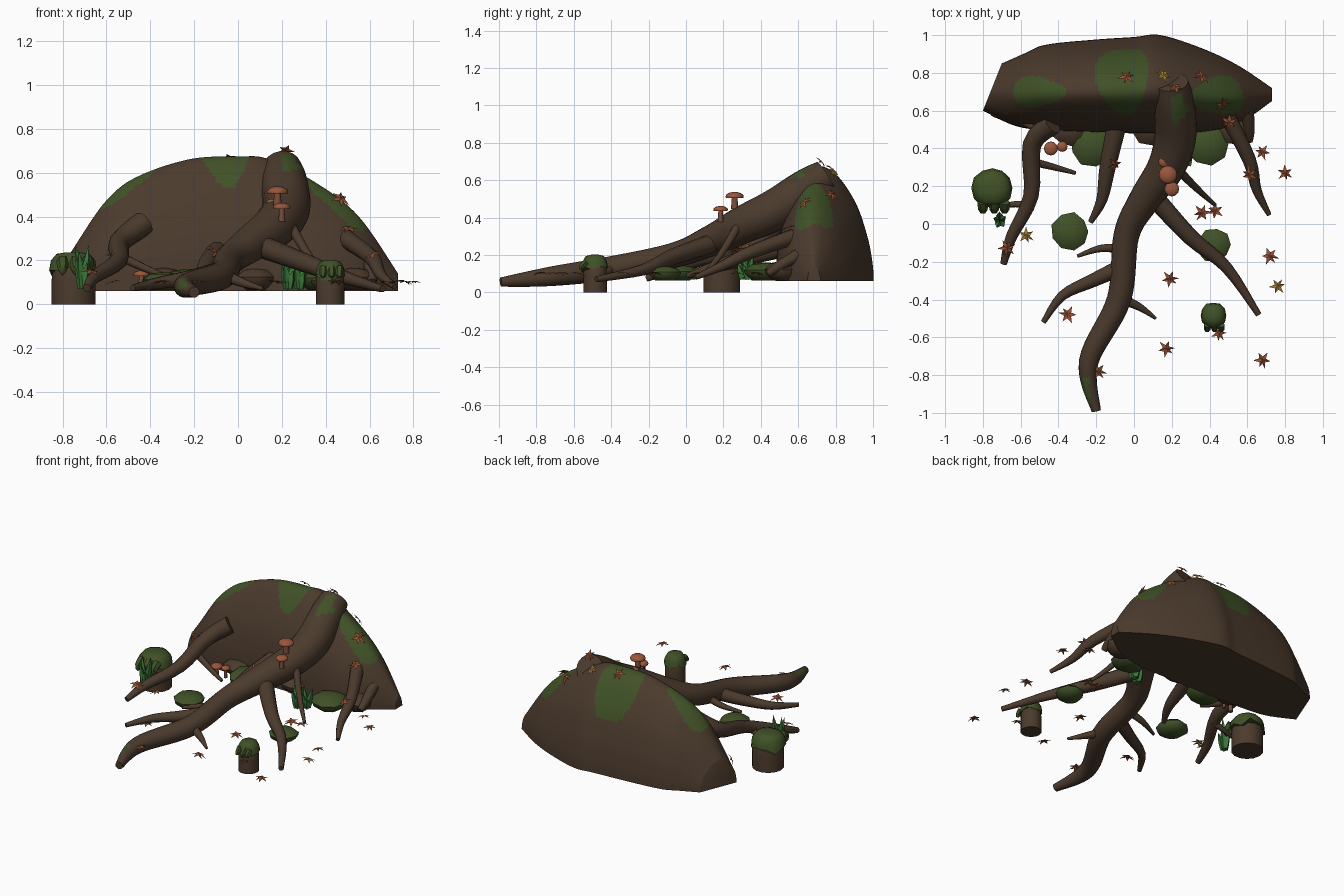
import bpy, bmesh, math, random
from mathutils import Vector, Matrix
from mathutils.bvhtree import BVHTree

if "Cube" in bpy.data.objects:
    bpy.data.objects.remove(bpy.data.objects["Cube"])

random.seed(4)
TAU = 2 * math.pi


def material(name, *rgb):
    m = bpy.data.materials.new(name)
    m.diffuse_color = (*rgb, 1)
    m.use_nodes = True
    m.node_tree.nodes["Principled BSDF"].inputs["Base Color"].default_value = m.diffuse_color
    return m


BARK = material("bark brown", .071, .043, .026)
MOSS = material("moss green", .051, .083, .020)
GRASS = material("grass green", .045, .190, .042)
RUST = material("rust leaf", .310, .088, .038)
GOLD = material("golden leaf", .400, .235, .050)
CAP = material("mushroom orange", .330, .092, .042)
STEM = material("mushroom stem", .190, .075, .042)


def smooth_path(points, steps):
    """Catmull-Rom interpolation of tuples of any length."""
    p = [points[0], *points, points[-1]]
    out = []
    for i in range(len(p) - 3):
        for s in range(steps):
            t = s / steps
            out.append([b + 0.5 * t * (c - a + t * (2 * a - 5 * b + 4 * c - d + t * (3 * b - a - 3 * c + d)))
                        for a, b, c, d in zip(*p[i:i + 4])])
    return out + [list(points[-1])]


def finish(name, bm, mats, angle=50):
    if angle:
        bmesh.ops.recalc_face_normals(bm, faces=bm.faces[:])
    me = bpy.data.meshes.new(name)
    bm.to_mesh(me)
    bm.free()
    ob = bpy.data.objects.new(name, me)
    bpy.context.collection.objects.link(ob)
    for m in mats:
        me.materials.append(m)
    bpy.ops.object.select_all(action='DESELECT')
    ob.select_set(True)
    bpy.context.view_layer.objects.active = ob
    if angle:
        bpy.ops.object.shade_smooth_by_angle(angle=math.radians(angle))
    return ob


def loft(name, rings, mats):
    """Skin closed rings and cap both ends."""
    bm = bmesh.new()
    vs = [[bm.verts.new(c) for c in r] for r in rings]
    n = len(rings[0])
    for a, b in zip(vs, vs[1:]):
        for k in range(n):
            j = (k + 1) % n
            bm.faces.new((a[k], a[j], b[j], b[k]))
    bm.faces.new(vs[0])
    bm.faces.new(vs[-1])
    return finish(name, bm, mats)


def tube(name, points, mat=BARK, sides=10, steps=4):
    """Tapered tube through (x, y, z, radius) points."""
    path = smooth_path(points, steps)
    rings = []
    for i, q in enumerate(path):
        a, b = path[max(i - 1, 0)], path[min(i + 1, len(path) - 1)]
        t = (Vector(b[:3]) - Vector(a[:3])).normalized()
        side = t.cross(Vector((0, 0, 1))).normalized()
        up = side.cross(t)
        rings.append([Vector(q[:3]) + q[3] * (side * math.cos(TAU * k / sides) + up * math.sin(TAU * k / sides))
                      for k in range(sides)])
    return loft(name, rings, [mat, MOSS])


def root(name, plan, z0, z1, r0, r1):
    """Root along a plan path; it flattens out and thins towards the tip."""
    last = len(plan) - 1
    pts = []
    for i, (x, y) in enumerate(plan):
        t = i / last
        pts.append((x, y, z1 + (z0 - z1) * (1 - t) ** 1.25, r0 + (r1 - r0) * t ** 1.3))
    return tube(name, pts)


def revolve(name, centre, profile, mat, sides=12, jitter=0.0, drip=0.0):
    """Stack of (radius, z) rings; drip lowers the last ring unevenly."""
    wob = [1 + random.uniform(-jitter, jitter) for _ in range(sides)]
    drops = [random.choice((0, .4, 1)) * drip for _ in range(sides)]
    x, y, z0 = centre
    rings = []
    for i, (r, z) in enumerate(profile):
        low = i == len(profile) - 1
        rings.append([(x + r * wob[k] * math.cos(TAU * k / sides), y + r * wob[k] * math.sin(TAU * k / sides),
                       z0 + z - low * drops[k]) for k in range(sides)])
    return loft(name, rings, [mat])


def paint_moss(ob, x, y, rx, ry, zmin):
    """Moss on faces whose centre lies in a wobbly ellipse seen from above."""
    for f in ob.data.polygons:
        u, v = (f.center.x - x) / rx, (f.center.y - y) / ry
        edge = 1 + .1 * math.sin(3 * math.atan2(v, u) + x * 9)
        if math.hypot(u, v) < edge and f.center.z > zmin:
            f.material_index = 1


# Earth mound: one cross-section swept along x, with front y, back y and top z at each station
stations = [(-.8, .6, .85, .24), (-.63, .52, .9, .46), (-.46, .495, .95, .58), (-.22, .485, .975, .66),
            (0, .48, .99, .672), (.14, .48, 1, .66), (.36, .485, .93, .55), (.55, .53, .84, .4), (.73, .65, .72, .14)]
section = smooth_path([(0, 0), (.02, .3), (.1, .6), (.25, .86), (.42, 1), (.62, .93), (.82, .68), (.94, .38),
                       (.99, .15), (1, 0)], 8)
rings = [[(x + max(0, -x - .5) * t / 3, yf + (yb - yf) * t, .06 + h * (top - .06)) for t, h in section]
         for x, yf, yb, top in smooth_path(stations, 16)]
mound = loft("earth_mound", rings, [BARK, MOSS])
paint_moss(mound, -.51, .70, .14, .08, .3)
paint_moss(mound, -.06, .77, .14, .18, .4)
paint_moss(mound, .45, .68, .14, .10, .25)

# Main root with a cut end on top of the mound
main = tube("main_root", [
    (.2, .75, .625, .088), (.21, .65, .56, .105), (.22, .47, .44, .11), (.17, .3, .36, .1), (.05, .12, .27, .082),
    (-.04, -.06, .2, .068), (-.08, -.4, .13, .064), (-.24, -.73, .085, .052), (-.2, -.99, .055, .025)], sides=18, steps=8)
paint_moss(main, .235, .61, .045, .075, .5)
paint_moss(main, -.26, -.89, .03, .08, .07)

# Side roots, then the thin rootlets
ground = [mound, main]
ground += [
    root("left_root", [(-.43, .53), (-.54, .42), (-.545, .15), (-.65, -.07), (-.69, -.21)], .37, .075, .056, .018),
    root("centre_left_root", [(-.09, .53), (-.14, .3), (-.17, .13), (-.23, .01)], .24, .09, .052, .014),
    root("right_front_root", [(.09, .16), (.3, -.07), (.49, -.23), (.66, -.48)], .27, .07, .052, .016),
    root("far_right_root", [(.49, .58), (.61, .34), (.65, .18), (.715, .05)], .30, .08, .043, .013),
    root("front_left_root", [(-.09, -.24), (-.22, -.3), (-.38, -.38), (-.48, -.52)], .15, .075, .043, .014),
]
root("right_low_root", [(.6, .6), (.61, .5), (.61, .44)], .2, .1, .035, .02)
root("left_inner_rootlet", [(-.54, .33), (-.42, .3), (-.31, .27)], .22, .12, .022, .01)
root("left_outer_rootlet", [(-.55, .1), (-.63, .105), (-.73, .09)], .17, .12, .022, .008)
root("left_upper_rootlet", [(-.5, .5), (-.57, .53), (-.64, .55)], .31, .2, .022, .01)
root("front_left_rootlet", [(-.06, -.13), (-.18, -.13), (-.3, -.17)], .17, .11, .026, .009)
root("front_right_rootlet", [(-.06, -.4), (.03, -.44), (.115, -.5)], .13, .07, .028, .008)
root("right_rootlet", [(.24, .28), (.33, .19), (.43, .1)], .36, .1, .024, .01)

# Stumps with dripping moss caps
for label, x, y, r, h in (("left", -.75, .19, .1, .2), ("front", .42, -.485, .065, .165)):
    revolve(label + "_stump", (x, y, 0), [(r, 0), (r, h * .55), (r * .93, h * .9), (r * .8, h)], BARK, 14)
    revolve(label + "_stump_moss", (x, y, h), [(r * .3, .037), (r * .75, .03), (r, 0), (r * 1.08, -.025)],
            MOSS, 12, .05, r * .5)
    for dx in (-.5, .1, .65):
        tube(label + "_moss_drip", [(x + dx * r, y - r * .75, h, r * .28), (x + dx * r, y - r * 1.15, h - .03, r * .25),
                                    (x + dx * r, y - r * 1.2, h - r * .7, r * .08)], MOSS, 6, 2)


def lump(name, x, y, r, h, mat):
    """Rounded low stone lying at ground level."""
    revolve(name, (x, y, .065), [(r * .6, 0), (r * .95, h * .35), (r, h * .6), (r * .7, h * .9), (r * .2, h)], mat, 9, .09)


# Mossy stones and bare soil lumps
for x, y, r in ((-.22, .42, .12), (-.335, -.04, .1), (.425, -.11, .092), (.39, .43, .115)):
    lump("mossy_stone", x, y, r, r * .8, MOSS)
for x, y, r in ((.08, .52, .1), (.53, .52, .1), (-.34, .51, .1)):
    lump("soil_lump", x, y, r, r, BARK)

# Grass tufts
for cx, cy, h in ((-.71, .02, .2), (.23, .31, .14), (.28, .34, .13)):
    for k in range(5):
        a = TAU * k / 5 + .4
        tall = h * (1 - .13 * (k * 2 % 5 % 4))
        tube("grass_blade", [(cx + s * math.cos(a), cy + s * 1.4 * math.sin(a), .07 + tall * t, w)
                             for s, t, w in ((.01, 0, .013), (.018, .5, .018), (.032, 1, .001))], GRASS, 4, 2)

# Mushrooms
for x, y, z, r in ((.18, .26, .507, .049), (.2, .185, .437, .039), (.16, .33, .46, .03),
                   (-.44, .4, .13, .037), (-.38, .41, .13, .028)):
    revolve("mushroom_stem", (x, y, z), [(r * .4, -.06), (r * .3, .004)], STEM, 8)
    dome = [(r * math.cos(a), .006 + r * .5 * math.sin(a)) for a in (0, .4, .8, 1.2, 1.5)]
    revolve("mushroom_cap", (x, y, z), [(r * .35, .004), (r * .95, -.002)] + dome, CAP)


# Fallen leaves lie on the highest surface below them
trees = [BVHTree.FromPolygons([v.co for v in o.data.vertices], [p.vertices[:] for p in o.data.polygons]) for o in ground]


def leaf(x, y, mat):
    """Five-lobed leaf with a short stalk, tilted to the slope."""
    hits = [t.ray_cast(Vector((x, y, 2)), Vector((0, 0, -1)))[:2] for t in trees]
    spot, normal = max([h for h in hits if h[0]] + [(Vector((x, y, .088)), Vector((0, 0, 1)))], key=lambda h: h[0].z)
    lean = Vector((random.uniform(-.25, .25), random.uniform(-.25, .25), 0))
    turn = Matrix.Rotation(random.uniform(0, TAU), 3, 'Z')
    rot = (normal + lean).to_track_quat('Z', 'Y').to_matrix() @ turn
    base = spot + normal * .014
    size = random.uniform(.044, .052)
    bm = bmesh.new()
    mid = bm.verts.new(base + rot @ Vector((0, 0, .004)))
    rim = []
    for k in range(12):
        tip = k % 2 == 0
        r = size * (1 - .12 * (k // 2 % 2) if tip else .4)
        # The last lobe is a narrow stalk
        a = TAU * (k / 11.2 if k < 11 else .945)
        rim.append(bm.verts.new(base + rot @ Vector((r * math.cos(a), r * math.sin(a), -.005 if tip else .004))))
    for k in range(12):
        bm.faces.new((mid, rim[k], rim[(k + 1) % 12]))
    finish("fallen_leaf", bm, [mat], 0)


for x, y in ((-.04, .77), (.35, .77), (.46, .64), (.5, .545), (-.74, .59), (.22, .71), (.68, .38), (.8, .27),
             (.62, .27), (-.11, .32), (.36, .06), (.43, .07), (.72, -.17), (.19, -.29), (-.35, -.48), (.17, -.66),
             (.45, -.58), (.68, -.72), (-.19, -.78), (-.67, -.12), (.44, -.12)):
    leaf(x, y, RUST)
for x, y in ((.15, .78), (-.57, -.06), (.76, -.33)):
    leaf(x, y, GOLD)
